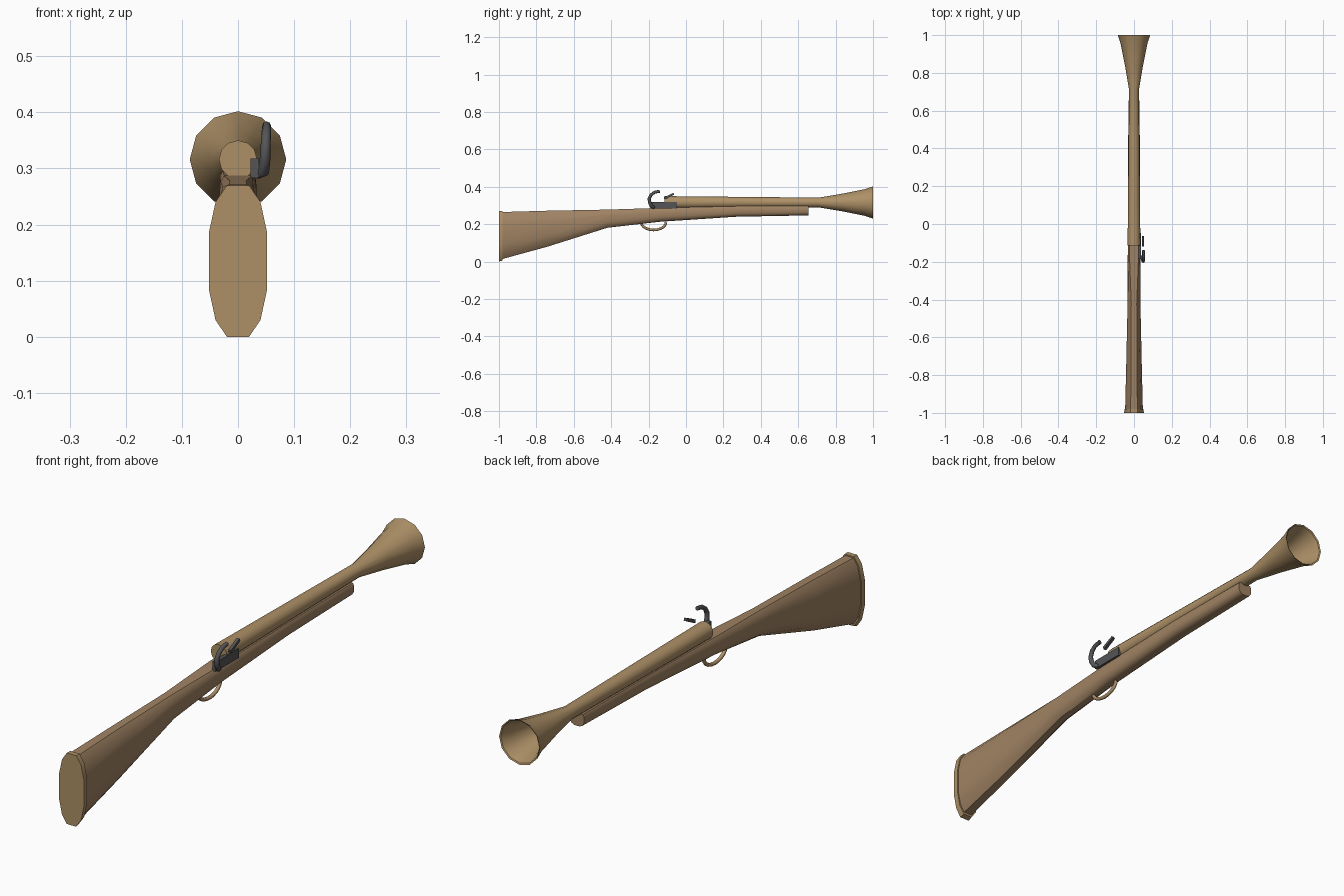
import bpy, bmesh, math
from mathutils import Vector

if "Cube" in bpy.data.objects:
    bpy.data.objects.remove(bpy.data.objects["Cube"])


def material(name, rgb):
    m = bpy.data.materials.new(name)
    m.diffuse_color = (*rgb, 1)
    m.use_nodes = True
    m.node_tree.nodes["Principled BSDF"].inputs["Base Color"].default_value = m.diffuse_color
    return m


BRASS = material("brass", (0.42, 0.28, 0.135))
WOOD = material("wood", (0.35, 0.225, 0.125))
STEEL = material("steel", (0.09, 0.09, 0.095))


def loft(name, rings, mat, closed=True, angle=35):
    """Skin a list of equal-length rings; cap both ends when closed."""
    bm = bmesh.new()
    vs = [[bm.verts.new(p) for p in r] for r in rings]
    n = len(vs[0])
    for a, b in zip(vs, vs[1:]):
        for i in range(n):
            j = (i + 1) % n
            bm.faces.new((a[i], a[j], b[j], b[i]))
    if closed:
        bm.faces.new(vs[0])
        bm.faces.new(vs[-1])
    bmesh.ops.recalc_face_normals(bm, faces=bm.faces)
    me = bpy.data.meshes.new(name)
    bm.to_mesh(me)
    bm.free()
    ob = bpy.data.objects.new(name, me)
    bpy.context.collection.objects.link(ob)
    me.materials.append(mat)
    bpy.ops.object.select_all(action='DESELECT')
    ob.select_set(True)
    bpy.context.view_layer.objects.active = ob
    bpy.ops.object.shade_smooth_by_angle(angle=math.radians(angle))
    return ob


# Rounded half outlines (width, height) for the butt and the fore-end
BUTT = [(.38, 0), (.77, .11), (1, .315), (1, .685), (.77, .89), (.38, 1)]
FORE = [(.38, 0), (.77, .11), (1, .33), (1, .6), (1, .85), (.85, 1)]


def section(y, z0, z1, w, t):
    half = [((a[0] * (1 - t) + b[0] * t) * w,
             z0 + (a[1] * (1 - t) + b[1] * t) * (z1 - z0))
            for a, b in zip(BUTT, FORE)]
    return [(x, y, z) for x, z in half] + [(-x, y, z) for x, z in reversed(half)]


# Wooden stock: y, bottom, top, half width, blend to fore-end outline
stock = [(-.985, .013, .265, .047, 0), (-.74, .08, .272, .041, 0),
         (-.42, .181, .278, .034, .1), (-.14, .213, .287, .033, .8),
         (.27, .240, .296, .032, 1), (.655, .247, .296, .029, 1)]
loft("stock", [section(*s) for s in stock], WOOD)

# Butt plate
loft("butt_plate", [section(-1, 0, .27, .052, 0), section(-.98, .006, .27, .051, 0)], BRASS)


# Flared barrel with a hollow bell
def circle(y, r, n=12, z=.316):
    return [(r * math.sin(2 * math.pi * i / n), y, z + r * math.cos(2 * math.pi * i / n))
            for i in range(n)]


barrel = [(-.115, .034), (.4, .029), (.71, .026), (.84, .048), (.955, .071), (1, .086),
          (.997, .081), (.955, .066), (.84, .043), (.71, .02)]
loft("barrel", [circle(y, r) for y, r in barrel], BRASS)


def tube(name, path, radii, mat, n=8):
    """Sweep a round section along a path lying near the y-z plane."""
    pts = [Vector(p) for p in path]
    rings = []
    for i, p in enumerate(pts):
        t = (pts[min(i + 1, len(pts) - 1)] - pts[max(i - 1, 0)]).normalized()
        v = t.cross(Vector((1, 0, 0))).normalized()
        u = v.cross(t)
        rings.append([p + radii[i] * (u * math.cos(2 * math.pi * k / n)
                                      + v * math.sin(2 * math.pi * k / n)) for k in range(n)])
    return loft(name, rings, mat, angle=50)


# Trigger guard: half-ellipse bow under the stock
arc = [math.pi * i / 10 for i in range(11)]
tube("trigger_guard", [(0, -.173 - .066 * math.cos(a), .21 - .041 * math.sin(a)) for a in arc],
     [.007] * 11, BRASS)


def box(name, x0, x1, outline, mat):
    return loft(name, [[(x, y, z) for y, z in outline] for x in (x0, x1)], mat)


# Lock plate on the right side
box("lock_plate", .022, .037, [(-.185, .283), (-.048, .283), (-.048, .318), (-.185, .318)], STEEL)

# Curved hammer
hammer = [(.034, -.172, .289), (.046, -.182, .294), (.048, -.194, .315), (.049, -.197, .336),
          (.05, -.187, .357), (.051, -.168, .371), (.051, -.14, .376)]
tube("hammer", hammer, [.008, .010, .0095, .009, .0085, .008, .008], STEEL)

# Slanted striking plate in front of the hammer
box("striking_plate", .042, .054, [(-.115, .331), (-.063, .358), (-.067, .368), (-.119, .343)], STEEL)
